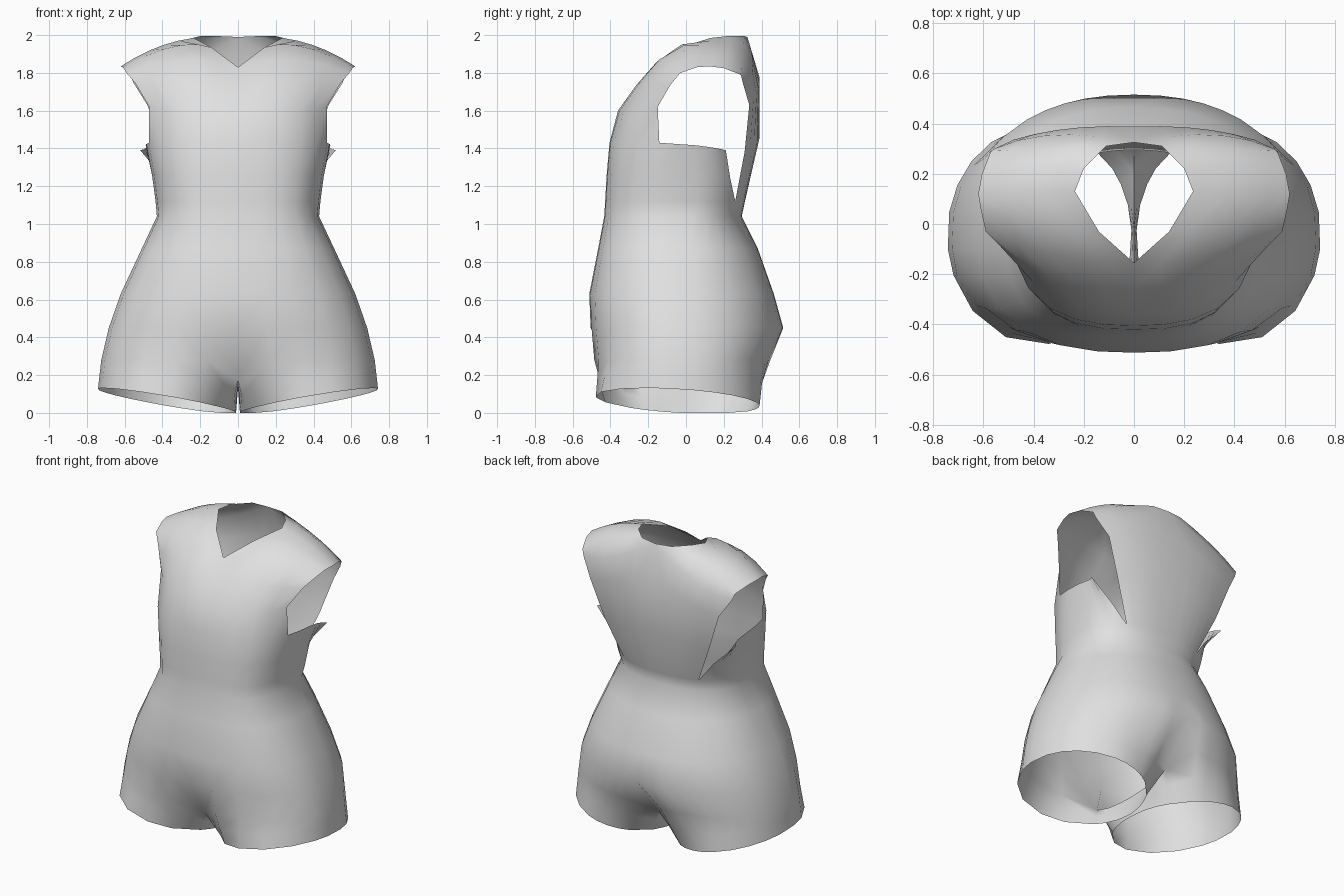
import bpy, bmesh
from math import sin, cos, pi, radians, atan2
from mathutils import Vector

cube = bpy.data.objects.get("Cube")
if cube:
    bpy.data.objects.remove(cube)

FRONT, SLIT, BACK = 5, 11, 16      # columns: front centre, arm front, back slit, back centre
INNER = 6                          # columns along the inner leg


def column_angle(j):
    if j <= FRONT:
        return radians(75 * (j / FRONT) ** 1.3)
    if j <= SLIT:
        return radians(75 + 69 * (j - FRONT) / (SLIT - FRONT))
    return radians(144 + 36 * (j - SLIT) / (BACK - SLIT))


def half_ring(z, width, front, back, mid=0.0, front_round=0.8, back_round=0.9, flare=0.0):
    """Half of a rounded body section, from front centre round to back centre."""
    points = []
    for j in range(BACK + 1):
        t = column_angle(j)
        c = cos(t)
        end, power = (front, front_round) if c > 0 else (back, back_round)
        y = mid + (end - mid) * abs(c) ** power
        side = max(0, j - FRONT) / (SLIT - FRONT)
        x = width * max(0, sin(t)) ** power + flare * side ** 3
        if j in (0, BACK):
            x = 0
        points.append(Vector((x, y, z - 0.2 * flare * side)))
    return points


def arc_row(inner, middle, outer):
    """Points on a parabola through three points."""
    a, m, b = Vector(inner), Vector(middle), Vector(outer)
    row = []
    for i in range(FRONT + 1):
        u = i / FRONT
        row.append(a * (1 - u) * (1 - 2 * u) + m * 4 * u * (1 - u) + b * u * (2 * u - 1))
    return row


bm = bmesh.new()


def skin(rows):
    """Joins equal rows of points with faces."""
    grid = [[bm.verts.new(p) for p in row] for row in rows]
    for low, high in zip(grid, grid[1:]):
        for i in range(len(low) - 1):
            bm.faces.new((low[i], low[i + 1], high[i + 1], high[i]))


# Hips up to the waist, tucked in at the crotch
hips = [half_ring(0.28, 0.725, -0.49, 0.45, -0.05, back_round=0.85),
        half_ring(0.45, 0.685, -0.505, 0.515, -0.05),
        half_ring(0.63, 0.622, -0.512, 0.465, -0.05),
        half_ring(0.87, 0.51, -0.465, 0.38, -0.04, front_round=0.75),
        half_ring(1.04, 0.43, -0.433, 0.295, -0.02, front_round=0.7),
        half_ring(1.12, 0.437, -0.428, 0.312, front_round=0.7, back_round=0.85)]
hips[0][0] = Vector((0, -0.35, 0.18))
hips[0][BACK] = Vector((0, 0.30, 0.18))
skin(hips)

# Legs: close the lowest section through the crotch and drop it to a tilted oval hem
top = hips[0][:]
for i in range(1, INNER + 1):
    u = i / INNER
    p = hips[0][BACK].lerp(hips[0][0], u)
    p.z -= 0.05 * max(0, sin(pi * u)) ** 0.6
    top.append(p)
centre, radius = Vector((0.377, -0.045)), Vector((0.367, 0.435))
hem = []
for p in top:
    a = atan2((p.y - centre.y) / radius.y, (p.x - centre.x) / radius.x)
    x, y = centre.x + radius.x * cos(a), centre.y + radius.y * sin(a)
    hem.append(Vector((x, y, max(0, 0.172 * x - 0.06 * y - 0.004))))
skin([hem, [p.lerp(q, 0.5) for p, q in zip(hem, top)], top])

# Chest and the flared side panels under the arms
chest = [hips[-1],
         half_ring(1.26, 0.455, -0.42, 0.28, front_round=0.72, back_round=0.85, flare=0.08),
         half_ring(1.43, 0.485, -0.405, 0.25, front_round=0.78, back_round=0.8, flare=0.2)]
skin([row[:SLIT + 1] for row in chest])

# Yoke: up the chest, over the shoulder past the neck hole, and down the back
yoke = [chest[-1][:FRONT + 1],
        arc_row((0, -.36, 1.60), (.28, -.31, 1.60), (.47, -.15, 1.62)),
        arc_row((0, -.26, 1.72), (.28, -.23, 1.75), (.54, -.08, 1.74)),
        arc_row((0, -.155, 1.83), (.28, -.13, 1.87), (.59, -.03, 1.80)),
        arc_row((.14, -.03, 1.935), (.34, 0, 1.94), (.61, .06, 1.83)),
        arc_row((.235, .13, 1.985), (.43, .13, 1.935), (.62, .12, 1.835)),
        arc_row((.20, .22, 1.995), (.41, .23, 1.93), (.605, .20, 1.825)),
        arc_row((.11, .31, 1.995), (.37, .30, 1.90), (.57, .29, 1.79)),
        arc_row((0, .325, 1.99), (.31, .355, 1.83), (.555, .30, 1.75)),
        arc_row((0, .388, 1.78), (.26, .38, 1.70), (.48, .335, 1.63)),
        arc_row((0, .388, 1.45), (.22, .37, 1.42), (.39, .31, 1.38)),
        hips[-1][:SLIT - 1:-1]]
skin(yoke)

bmesh.ops.remove_doubles(bm, verts=bm.verts, dist=0.001)
bmesh.ops.recalc_face_normals(bm, faces=bm.faces)
mesh = bpy.data.meshes.new("bodysuit")
bm.to_mesh(mesh)
bm.free()

# One plain cloth colour
cloth = bpy.data.materials.new("light_grey_cloth")
cloth.use_nodes = True
colour = (0.75, 0.75, 0.75, 1)
cloth.diffuse_color = colour
cloth.node_tree.nodes["Principled BSDF"].inputs["Base Color"].default_value = colour
mesh.materials.append(cloth)

bodysuit = bpy.data.objects.new("bodysuit", mesh)
bpy.context.collection.objects.link(bodysuit)
mirror = bodysuit.modifiers.new("mirror", 'MIRROR')
mirror.use_clip = True
mirror.merge_threshold = 0.002
bpy.context.view_layer.objects.active = bodysuit
bodysuit.select_set(True)
bpy.ops.object.modifier_apply(modifier="mirror")
bpy.ops.object.shade_smooth_by_angle(angle=radians(60))
